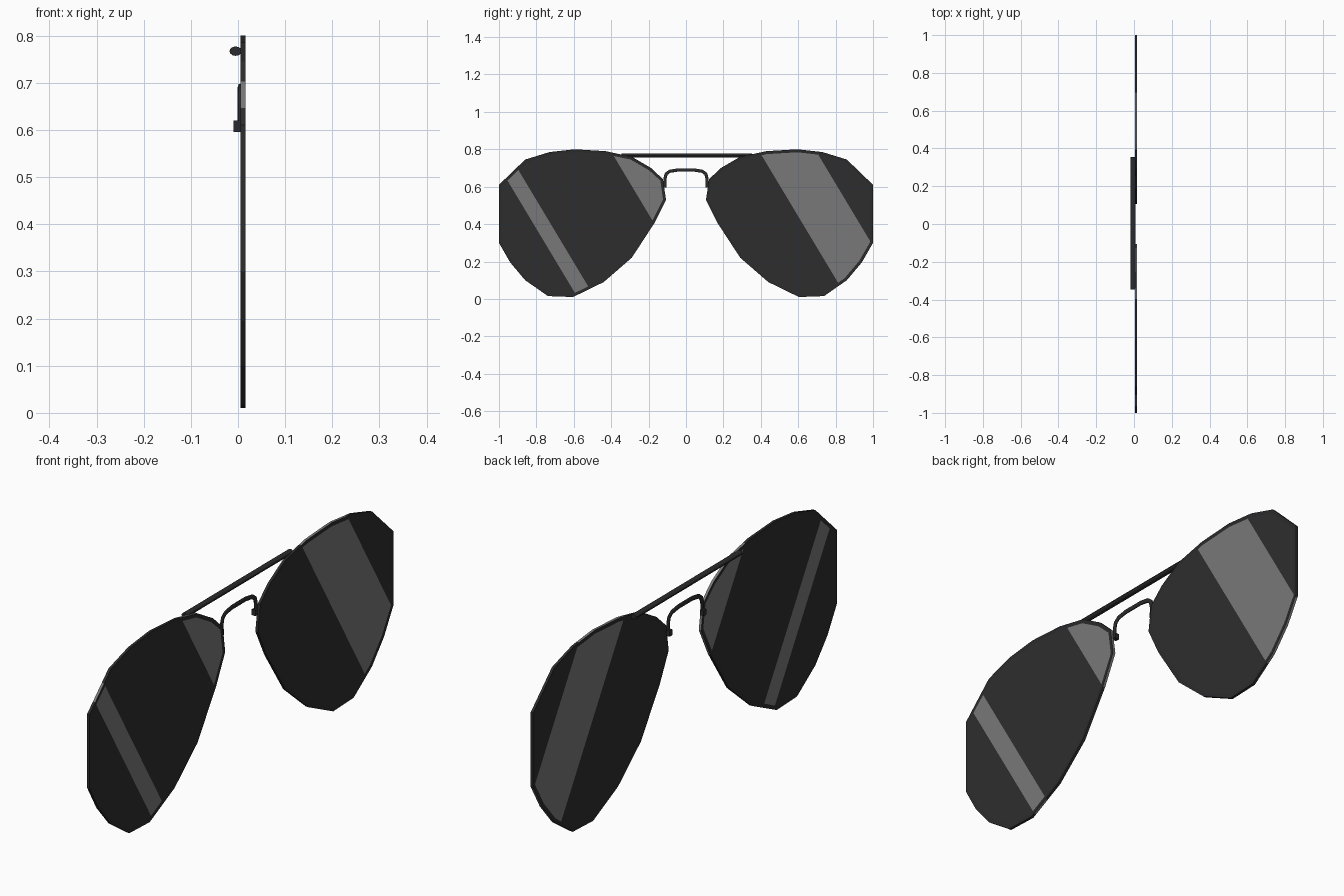
import bpy, bmesh, math
from mathutils import Vector

if "Cube" in bpy.data.objects:
    bpy.data.objects.remove(bpy.data.objects["Cube"])


def material(name, rgb):
    m = bpy.data.materials.new(name)
    m.diffuse_color = (*rgb, 1)
    m.use_nodes = True
    m.node_tree.nodes["Principled BSDF"].inputs["Base Color"].default_value = m.diffuse_color
    return m


FRAME = material("dark frame", (0.024, 0.024, 0.026))
LENS = material("dark lens", (0.027, 0.027, 0.027))
GLARE = material("grey glare", (0.19, 0.19, 0.19))

# Teardrop lens outline (y, z) for the +y side
OUTLINE = [(1, .61), (.86, .745), (.73, .785), (.595, .80), (.43, .79), (.29, .76),
           (.187, .70), (.123, .64), (.107, .53), (.166, .41), (.29, .22), (.44, .09),
           (.604, .01), (.738, .015), (.86, .10), (.94, .195), (1, .30)]
SLOPE = 0.6  # glare bands follow y + SLOPE * z = constant


def add(name, bm, mats):
    me = bpy.data.meshes.new(name)
    bm.to_mesh(me)
    bm.free()
    ob = bpy.data.objects.new(name, me)
    for m in mats:
        me.materials.append(m)
    bpy.context.collection.objects.link(ob)
    return ob


def lens(name, side, bands):
    bm = bmesh.new()
    # Slab
    base = bm.faces.new([bm.verts.new((0.005, side * y, z)) for y, z in OUTLINE])
    ext = bmesh.ops.extrude_face_region(bm, geom=[base], use_keep_orig=True)
    bmesh.ops.translate(bm, vec=(0.011, 0, 0),
                        verts=[g for g in ext["geom"] if isinstance(g, bmesh.types.BMVert)])
    bmesh.ops.recalc_face_normals(bm, faces=bm.faces[:])
    for f in bm.faces:
        f.material_index = 1
    # Rim around a slightly sunken lens on both sides
    caps = [f for f in bm.faces if abs(f.normal.x) > 0.9]
    ring = bmesh.ops.inset_region(bm, faces=caps, thickness=0.016, depth=-0.001)
    for f in ring["faces"]:
        f.material_index = 0
    # Cut the glare bands
    for edge in (e for band in bands for e in band):
        bmesh.ops.bisect_plane(bm, geom=bm.verts[:] + bm.edges[:] + bm.faces[:],
                               plane_co=(0, edge, 0), plane_no=Vector((0, 1, SLOPE)).normalized())
    for f in bm.faces:
        c = f.calc_center_median()
        s = c.y + SLOPE * c.z
        if f.material_index == 1 and any(a < s < b for a, b in bands):
            f.material_index = 2
    add(name, bm, [FRAME, LENS, GLARE])


lens("lens_right", 1, [(0.865, 1.17)])
lens("lens_left", -1, [(-0.575, -0.483), (0.072, 0.6)])

# Brow bar
bpy.ops.mesh.primitive_cylinder_add(vertices=12, radius=1, depth=2,
                                    location=(-0.005, 0.004, 0.767),
                                    rotation=(math.pi / 2, 0, 0))
bar = bpy.context.object
bar.name = "brow_bar"
bar.scale = (0.013, 0.01, 0.35)
bar.data.materials.append(FRAME)

# Nose bridge, a flattened bent wire
half = [(.112, .60), (.112, .645), (.106, .668), (.088, .682), (.045, .689)]
path = half + [(-y, z) for y, z in reversed(half)]
cu = bpy.data.curves.new("nose_bridge", "CURVE")
cu.dimensions = "3D"
cu.bevel_depth = 0.01
cu.bevel_resolution = 1
cu.use_fill_caps = True
sp = cu.splines.new("POLY")
sp.points.add(len(path) - 1)
for p, (y, z) in zip(sp.points, path):
    p.co = (0, y, z, 1)
cu.materials.append(FRAME)
bridge = bpy.data.objects.new("nose_bridge", cu)
bridge.location.x = 0.004
bridge.scale.x = 0.5
bpy.context.collection.objects.link(bridge)

# Bridge end tabs
for side in (-1, 1):
    bpy.ops.mesh.primitive_cube_add(size=1, location=(-0.001, side * 0.112, 0.608))
    tab = bpy.context.object
    tab.name = "bridge_tab"
    tab.scale = (0.017, 0.018, 0.024)
    tab.data.materials.append(FRAME)
